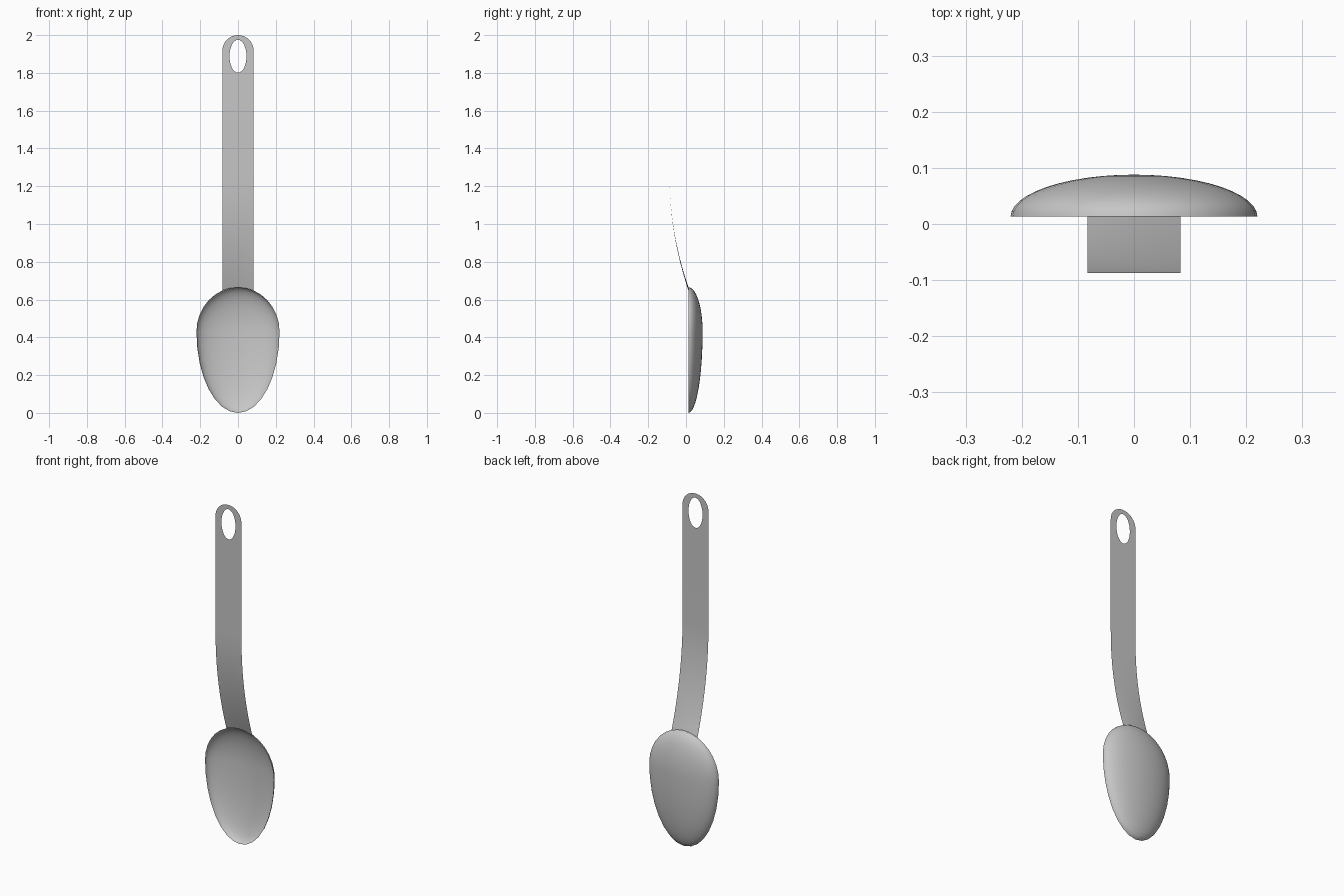
import bpy
import bmesh
from math import sin, cos, pi, sqrt

cube = bpy.data.objects.get("Cube")
if cube:
    bpy.data.objects.remove(cube, do_unlink=True)

# One brushed grey for the whole utensil
steel = bpy.data.materials.new("steel_grey")
steel.use_nodes = True
grey = (0.57, 0.57, 0.57, 1)
steel.diffuse_color = grey
steel.node_tree.nodes["Principled BSDF"].inputs["Base Color"].default_value = grey

SEG = 32                       # segments round the bowl and the hole
RIM_Y, DEPTH = 0.013, 0.075    # bowl rim plane and bowl depth
BOWL_X, BOWL_Z = 0.22, 0.43    # bowl half width and height of its widest line
BOWL_UP, BOWL_DOWN = 0.235, 0.43
HALF, FLAT_Y = 0.083, -0.087   # handle half width and plane of its straight part
BEND, PLATE = 1.25, 1.75       # start of the bend, start of the pierced end


def make_object(name, bm):
    bmesh.ops.remove_doubles(bm, verts=bm.verts, dist=0.0002)
    mesh = bpy.data.meshes.new(name)
    bm.to_mesh(mesh)
    bm.free()
    mesh.materials.append(steel)
    for poly in mesh.polygons:
        poly.use_smooth = True
    obj = bpy.data.objects.new(name, mesh)
    bpy.context.collection.objects.link(obj)
    return obj


def skin(bm, rows, closed=False):
    """Join successive rows of points with quads."""
    grid = [[bm.verts.new(p) for p in row] for row in rows]
    for low, high in zip(grid, grid[1:]):
        count = len(low)
        for i in range(count if closed else count - 1):
            j = (i + 1) % count
            bm.faces.new((low[i], low[j], high[j], high[i]))


def clamp(v):
    return max(-1, min(1, v))


# Bowl: open egg-shaped half shell
bm = bmesh.new()
angles = [2 * pi * i / SEG for i in range(SEG)]
rows = []
RINGS = 12
for k in range(RINGS):
    phi = pi / 2 * (1 - k / RINGS)
    r = sin(phi)
    rows.append([(BOWL_X * r * cos(a), RIM_Y + DEPTH * cos(phi),
                  BOWL_Z + r * sin(a) * (BOWL_UP if sin(a) > 0 else BOWL_DOWN))
                 for a in angles])
skin(bm, rows, closed=True)
# Close the deepest point with a fan
bm.verts.ensure_lookup_table()
inner = list(bm.verts)[-SEG:]
pole = bm.verts.new((0, RIM_Y + DEPTH, BOWL_Z))
for i in range(SEG):
    bm.faces.new((inner[i], inner[(i + 1) % SEG], pole))
bmesh.ops.reverse_faces(bm, faces=bm.faces)
make_object("bowl", bm)

# Handle: thin strip bending back to the bowl rim
bm = bmesh.new()
columns = [HALF * sqrt(2) * cos(a) for a in angles
           if sin(a) < 0 and abs(cos(a)) < 0.71]
STEPS = 16
rows = []
for k in range(STEPS + 1):
    row = []
    for x in columns:
        foot = BOWL_Z + BOWL_UP * sqrt(1 - (x / BOWL_X) ** 2)
        t = 1 - k / STEPS
        row.append((x, FLAT_Y + (RIM_Y - FLAT_Y) * t * t, BEND + (foot - BEND) * t))
    rows.append(row)
rows.append([(x, FLAT_Y, PLATE) for x in columns])
skin(bm, rows)

# Rounded end of the handle with its hanging hole
top = 2 - HALF
outer, hole = [], []
for a in angles:
    if sin(a) > -0.0001:
        outer.append((HALF * cos(a), FLAT_Y, top + HALF * sin(a)))
    else:
        outer.append((HALF * clamp(sqrt(2) * cos(a)), FLAT_Y,
                      top + (top - PLATE) * clamp(sqrt(2) * sin(a))))
    hole.append((0.045 * cos(a), FLAT_Y, 1.888 + 0.087 * sin(a)))
skin(bm, [outer, hole], closed=True)
make_object("handle", bm)
